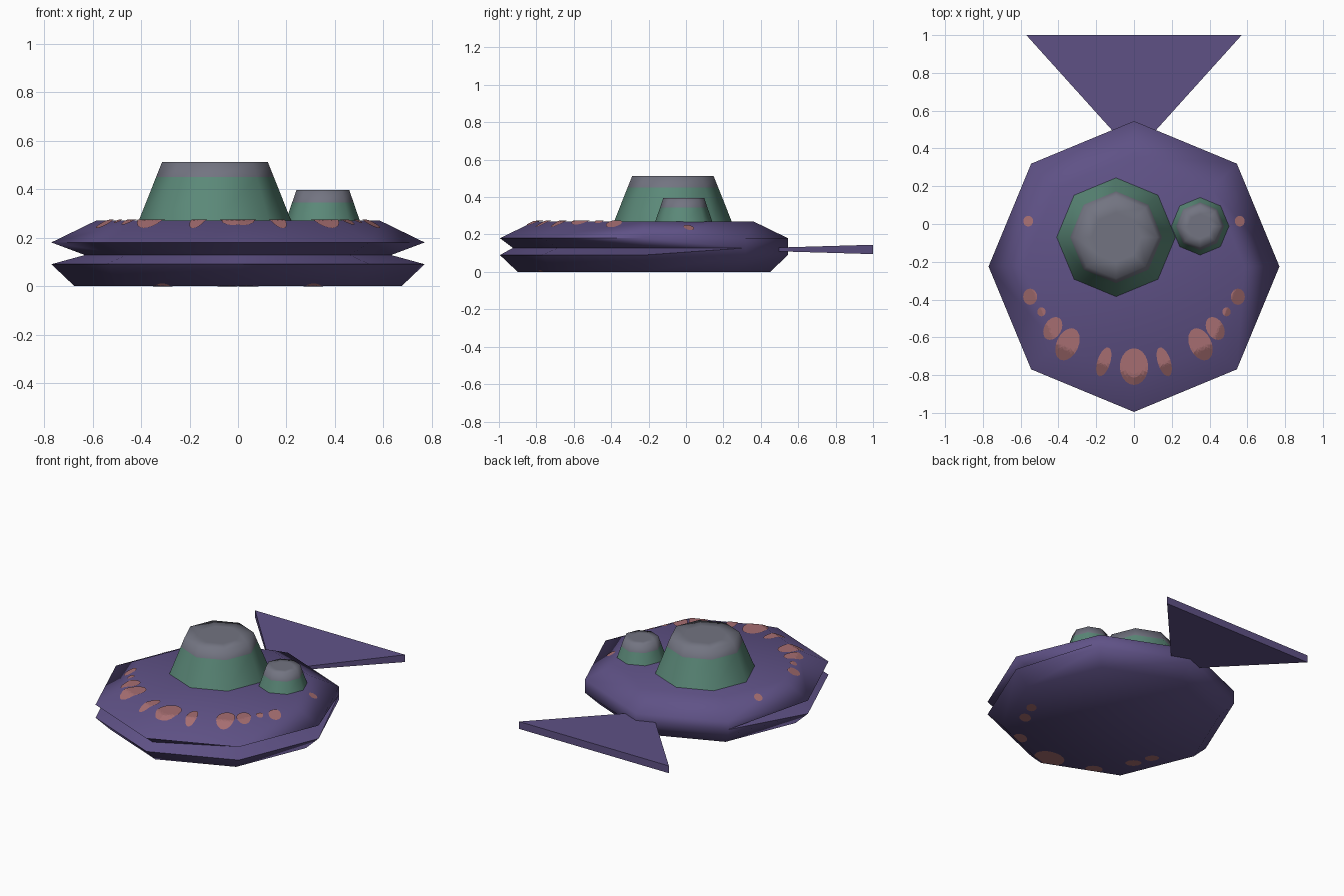
import bpy, bmesh, math

if "Cube" in bpy.data.objects:
    bpy.data.objects.remove(bpy.data.objects["Cube"])

CY = -0.225                      # body centre in y
TOP_R, RIM_R, BASE_R = 0.585, 0.77, 0.675


def material(name, rgb):
    m = bpy.data.materials.new(name)
    m.diffuse_color = (*rgb, 1)
    m.use_nodes = True
    m.node_tree.nodes["Principled BSDF"].inputs["Base Color"].default_value = m.diffuse_color
    return m


PURPLE = material("purple_skin", (0.115, 0.084, 0.24))
PINK = material("pink_spots", (0.38, 0.155, 0.165))
GREEN = material("green_dome", (0.105, 0.25, 0.19))
GREY = material("grey_dome_top", (0.17, 0.175, 0.22))


def finish(name, bm, mats, smooth=None):
    bmesh.ops.recalc_face_normals(bm, faces=bm.faces)
    me = bpy.data.meshes.new(name)
    bm.to_mesh(me)
    bm.free()
    for m in mats:
        me.materials.append(m)
    ob = bpy.data.objects.new(name, me)
    bpy.context.collection.objects.link(ob)
    if smooth:
        bpy.ops.object.select_all(action='DESELECT')
        ob.select_set(True)
        bpy.context.view_layer.objects.active = ob
        bpy.ops.object.shade_smooth_by_angle(angle=math.radians(smooth))
    return ob


def ring(bm, cx, cy, z, radii):
    """Eight points, starting at the front and going round."""
    return [bm.verts.new((cx + r * math.sin(k * math.pi / 4),
                          cy - r * math.cos(k * math.pi / 4), z))
            for k, r in enumerate(radii)]


def bridge(bm, a, b, mat=0):
    for k in range(8):
        j = (k + 1) % 8
        bm.faces.new((a[k], a[j], b[j], b[k])).material_index = mat


# Body: octagonal shell with a mouth groove around the front five corners
bm = bmesh.new()
mouth = [0.91, 0.845, 0.82, 1, 1, 1, 0.82, 0.845]
base = ring(bm, 0, CY, 0.0, [BASE_R] * 8)
low = ring(bm, 0, CY, 0.09, [RIM_R] * 8)
mid = ring(bm, 0, CY, 0.128, [RIM_R * m for m in mouth])
up = ring(bm, 0, CY, 0.18, [RIM_R] * 8)
top = ring(bm, 0, CY, 0.27, [TOP_R] * 8)
bridge(bm, base, low)
bridge(bm, up, top)
for lip in (low, up):
    for k in range(8):
        j = (k + 1) % 8
        if mouth[k] == 1:        # mouth corner: crease runs to the closed side
            bm.faces.new((lip[k], lip[j], mid[k]))
            bm.faces.new((lip[j], mid[j], mid[k]))
        else:
            bm.faces.new((lip[k], lip[j], mid[j]))
            bm.faces.new((lip[k], mid[j], mid[k]))
bm.faces.new(base)
bm.faces.new(top)
finish("body", bm, [PURPLE], 70)


# Eye domes: green below, grey above and on the flat top
def dome(name, cx, cy, r0, r1, z1, split):
    bm = bmesh.new()
    z0 = 0.268
    t = (split - z0) / (z1 - z0)
    a = ring(bm, cx, cy, z0, [r0] * 8)
    b = ring(bm, cx, cy, split, [r0 + (r1 - r0) * t] * 8)
    c = ring(bm, cx, cy, z1, [r1] * 8)
    d = ring(bm, cx, cy, z1, [r1 * 0.6] * 8)
    bridge(bm, a, b, 0)
    bridge(bm, b, c, 1)
    bridge(bm, c, d, 1)
    bm.faces.new(d).material_index = 1
    bm.faces.new(a)
    finish(name, bm, [GREEN, GREY], 75)


dome("large_eye", -0.095, -0.07, 0.315, 0.218, 0.512, 0.45)
dome("small_eye", 0.35, -0.012, 0.153, 0.109, 0.396, 0.345)

# Tail fin: flat wedge widening and thickening to the back
bm = bmesh.new()
ends = []
for y, w, h in ((0.39, 0.02, 0.007), (1.0, 0.57, 0.025)):
    ends.append([bm.verts.new((sx * w, y, 0.12 + sz * h))
                 for sx, sz in ((-1, -1), (1, -1), (1, 1), (-1, 1))])
for k in range(4):
    j = (k + 1) % 4
    bm.faces.new((ends[0][k], ends[0][j], ends[1][j], ends[1][k]))
for e in ends:
    bm.faces.new(e)
finish("tail_fin", bm, [PURPLE])


# Spots: thin ellipses laid onto the body surface
def octagon_radius(x, y):
    d = max(x * math.cos(a) + (y - CY) * math.sin(a)
            for a in (math.radians(22.5 + 45 * k) for k in range(8)))
    return d / math.cos(math.pi / 8)


def skin_z(x, y, above):
    r = octagon_radius(x, y)
    if above:
        return 0.274 - max(0, r - TOP_R) / (RIM_R - TOP_R) * 0.09
    return -0.001 + max(0, r - BASE_R) / (RIM_R - BASE_R) * 0.09


def spots(name, table, above):
    bm = bmesh.new()
    for cx, cy, rx, ry, tilt in table:
        for side in ((1, -1) if cx else (1,)):
            t = math.radians(tilt)
            rows = []
            for q in range(1, 6):
                row = []
                for k in range(20):
                    a = k * math.pi / 10
                    u, v = rx * q / 5 * math.cos(a), ry * q / 5 * math.sin(a)
                    x = side * (cx + u * math.cos(t) - v * math.sin(t))
                    y = cy + u * math.sin(t) + v * math.cos(t)
                    row.append(bm.verts.new((x, y, skin_z(x, y, above))))
                if side < 0:
                    row.reverse()
                rows.append(row)
            faces = [bm.faces.new(rows[0])]
            for p, q in zip(rows, rows[1:]):
                for k in range(20):
                    j = (k + 1) % 20
                    faces.append(bm.faces.new((p[k], q[k], q[j], p[j])))
    ob = finish(name, bm, [PINK])
    # recalculated open patches: make them face outwards
    want = 1 if above else -1
    bm = bmesh.new()
    bm.from_mesh(ob.data)
    bmesh.ops.reverse_faces(bm, faces=[f for f in bm.faces if f.normal.z * want < 0])
    bm.to_mesh(ob.data)
    bm.free()


spots("top_spots", [
    (0, -0.755, 0.075, 0.097, 0),
    (0.16, -0.73, 0.034, 0.08, 18),
    (0.352, -0.637, 0.058, 0.09, 25),
    (0.43, -0.553, 0.045, 0.065, 30),
    (0.49, -0.465, 0.022, 0.024, 0),
    (0.55, -0.385, 0.037, 0.043, 0),
    (0.56, 0.015, 0.026, 0.028, 0)], True)
spots("underside_spots", [
    (0, -0.82, 0.105, 0.075, 0),
    (0.3, -0.745, 0.055, 0.04, 25),
    (0.44, -0.53, 0.05, 0.035, 40),
    (0.49, -0.41, 0.045, 0.032, 50)], False)
